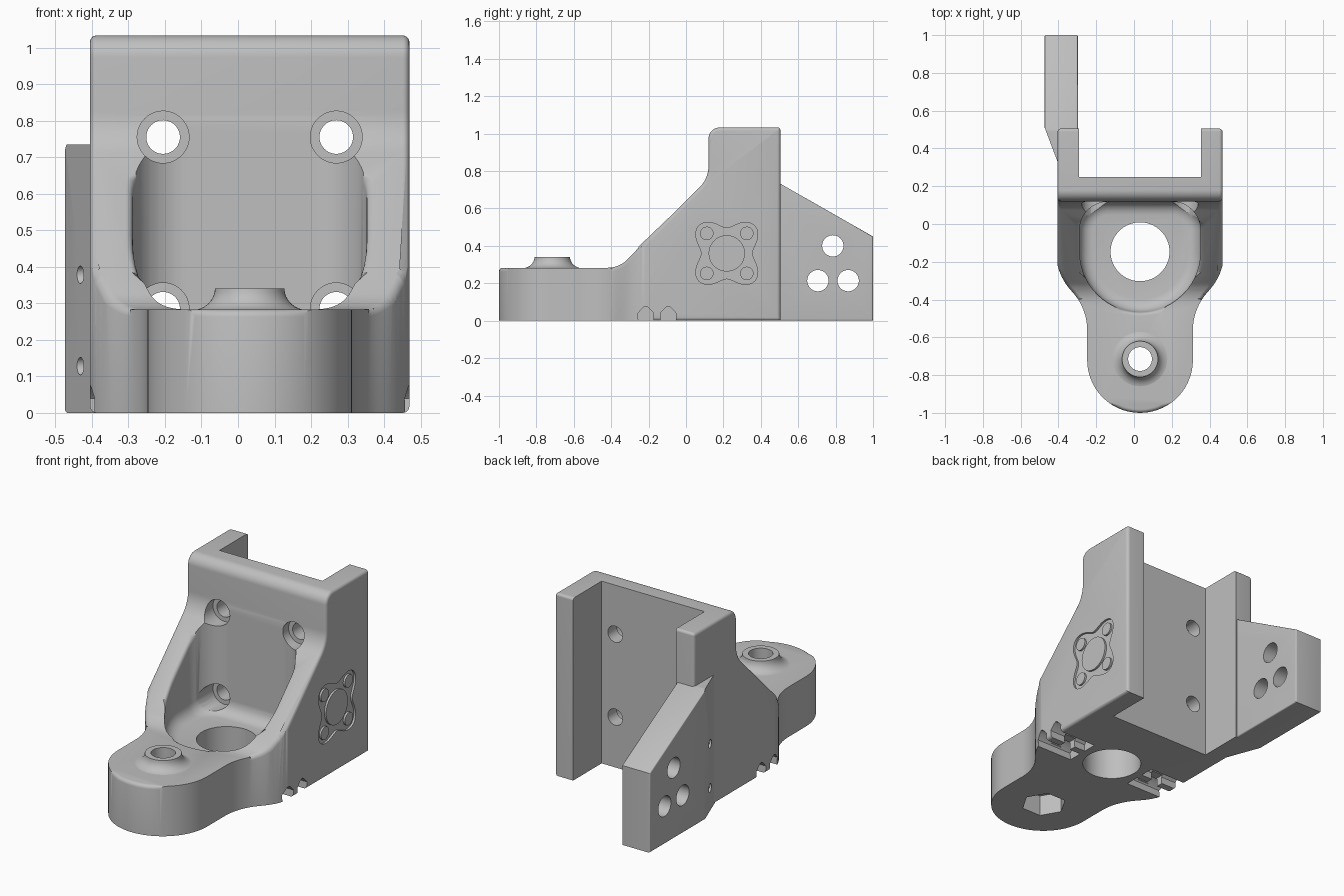
import bpy, bmesh, math
from mathutils import Vector, Matrix

if "Cube" in bpy.data.objects:
    bpy.data.objects.remove(bpy.data.objects["Cube"], do_unlink=True)

CX = 0.032            # centre line of the bracket body
HALF = 0.437          # half width of the bracket body
TOP = 0.283           # height of the nose

grey = bpy.data.materials.new("plain_grey")
grey.use_nodes = True
grey.diffuse_color = (0.52, 0.52, 0.52, 1)
for node in grey.node_tree.nodes:
    if node.type == 'BSDF_PRINCIPLED':
        node.inputs["Base Color"].default_value = grey.diffuse_color
        node.inputs["Roughness"].default_value = 0.6


def make(name, bm):
    bmesh.ops.recalc_face_normals(bm, faces=bm.faces)
    mesh = bpy.data.meshes.new(name)
    bm.to_mesh(mesh)
    bm.free()
    mesh.materials.append(grey)
    obj = bpy.data.objects.new(name, mesh)
    bpy.context.collection.objects.link(obj)
    return obj


def rounded(corners, n=10):
    """Polygon from (u, v, radius) corners, each filleted by its radius."""
    out = []
    for i, (u, v, r) in enumerate(corners):
        p = Vector((u, v))
        if r == 0:
            out.append(p)
            continue
        a = (Vector(corners[i - 1][:2]) - p).normalized()
        b = (Vector(corners[(i + 1) % len(corners)][:2]) - p).normalized()
        half = a.angle(b) / 2
        c = p + (a + b).normalized() * (r / math.sin(half))
        start = p + a * (r / math.tan(half)) - c
        end = p + b * (r / math.tan(half)) - c
        turn = math.copysign(math.pi - 2 * half, start.x * end.y - start.y * end.x)
        out += [c + Matrix.Rotation(turn * k / n, 2) @ start for k in range(n + 1)]
    return out


def circle(u, v, r, n=48):
    return [Vector((u + r * math.cos(math.tau * k / n), v + r * math.sin(math.tau * k / n)))
            for k in range(n)]


def prism(name, pts, axis, lo, hi, bevel=0, ends="both"):
    """Extrude a 2D outline along an axis, optionally rounding the end edges."""
    place = {"x": lambda p, w: (w, p[0], p[1]),
             "y": lambda p, w: (p[0], w, p[1]),
             "z": lambda p, w: (p[0], p[1], w)}[axis]
    bm = bmesh.new()
    low = [bm.verts.new(place(p, lo)) for p in pts]
    high = [bm.verts.new(place(p, hi)) for p in pts]
    bm.faces.new(low)
    bm.faces.new(high)
    count = len(pts)
    for i in range(count):
        j = (i + 1) % count
        bm.faces.new((low[i], low[j], high[j], high[i]))
    bmesh.ops.remove_doubles(bm, verts=bm.verts, dist=0.0005)
    bmesh.ops.recalc_face_normals(bm, faces=bm.faces)
    if bevel:
        k = "xyz".index(axis)
        levels = (lo, hi) if ends == "both" else (lo,)
        edges = [e for e in bm.edges
                 if any(all(abs(v.co[k] - w) < 1e-5 for v in e.verts) for w in levels)]
        bmesh.ops.bevel(bm, geom=edges, offset=bevel, segments=5, profile=0.5,
                        affect='EDGES', clamp_overlap=False)
    return make(name, bm)


def combine(target, tool, operation='DIFFERENCE'):
    mod = target.modifiers.new("combine", 'BOOLEAN')
    mod.operation, mod.solver, mod.object = operation, 'EXACT', tool
    bpy.context.view_layer.objects.active = target
    bpy.ops.object.modifier_apply(modifier=mod.name)
    bpy.data.objects.remove(tool, do_unlink=True)


# Bracket body: side profile trimmed by the plan outline
side = rounded([(-1.1, 0, 0), (0.505, 0, 0), (0.505, 1.033, 0.015), (0.12, 1.033, 0.06),
                (0.12, 0.76, 0.16), (-0.357, TOP, 0.15), (-1.1, TOP, 0)])
body = prism("bracket_body", side, "x", CX - HALF, CX + HALF, 0.018)
right = [(0.28, -1.0, 0.2799), (0.28, -0.45, 0.3), (0.445, -0.26, 0.3), (0.445, 0.7, 0)]
plan = [(CX + u, v, r) for u, v, r in right] + [(CX - u, v, r) for u, v, r in reversed(right)]
combine(body, prism("plan_trim", rounded(plan, 14), "z", -0.2, 1.3), 'INTERSECT')

# Front pocket with a rounded floor, and the straight channel at the back
pocket = rounded([(CX - 0.32, -0.467, 0.3199), (CX + 0.32, -0.467, 0.3199),
                  (CX + 0.32, 0.118, 0.15), (CX - 0.32, 0.118, 0.15)], 14)
combine(body, prism("pocket", pocket, "z", 0.2, 1.4, 0.07, "low"))
channel = [(-0.291, 0.25), (0.354, 0.25), (0.354, 0.8), (-0.291, 0.8)]
combine(body, prism("channel", channel, "z", -0.3, 1.4))

# Large floor hole, nose bore and hexagonal nut recess
combine(body, prism("floor_hole", circle(CX, -0.147, 0.156, 64), "z", -0.3, 0.6))
combine(body, prism("nose_bore", circle(CX, -0.715, 0.066), "z", -0.3, 0.6))
combine(body, prism("nut_recess", circle(CX, -0.715, 0.12, 6), "z", -0.3, 0.12))

# Four counterbored screw holes in the back plate
screws = [(CX + s * 0.237, z) for s in (-1, 1) for z in (0.285, 0.755)]
for x, z in screws:
    combine(body, prism("counterbore", circle(x, z, 0.071), "y", -0.1, 0.17))
    combine(body, prism("screw_hole", circle(x, z, 0.046), "y", 0.1, 0.4))

# Tie grooves under both sides, joined by a cross slot
for s in (-1, 1):
    for y in (-0.215, -0.095):
        house = [(y - 0.035, -0.1), (y + 0.035, -0.1), (y + 0.042, 0.04),
                 (y + 0.015, 0.07), (y, 0.077), (y - 0.015, 0.07), (y - 0.042, 0.04)]
        lo, hi = sorted((CX + s * 0.2, CX + s * 0.6))
        combine(body, prism("tie_groove", house, "x", lo, hi))
    lo, hi = sorted((CX + s * 0.27, CX + s * 0.34))
    slot = [(lo, -0.25), (hi, -0.25), (hi, -0.06), (lo, -0.06)]
    combine(body, prism("cross_slot", slot, "z", -0.1, 0.05))

# Recessed four-lobed relief on the left side, with flush discs inside
RY, RZ, FACE = 0.218, 0.36, CX + HALF
lobes = []
for k in range(72):
    a = math.tau * k / 72
    r = 0.135 + 0.075 * math.sin(2 * a) ** 2
    lobes.append((RY + r * math.cos(a), RZ + r * math.sin(a)))
combine(body, prism("relief", lobes, "x", FACE - 0.012, FACE + 0.1))
parts = [body, prism("relief_hub", circle(RY, RZ, 0.097), "x", FACE - 0.03, FACE - 0.001)]
for sy in (-1, 1):
    for sz in (-1, 1):
        disc = circle(RY + sy * 0.107, RZ + sz * 0.107, 0.036, 24)
        parts.append(prism("relief_disc", disc, "x", FACE - 0.03, FACE - 0.001))


# Soften the nose edge and pocket rim, kept only if the solid stays sound
def on_rim(e):
    if len(e.link_faces) != 2 or not e.is_convex or e.calc_face_angle(0) < 0.6:
        return False
    m = (e.verts[0].co + e.verts[1].co) / 2
    clear = all(math.hypot(m.x - x, m.z - z) > 0.09 for x, z in screws)
    return (0.27 < m.z < 0.66 and m.y < 0.1 and abs(m.x - CX) < 0.43 and clear
            and math.hypot(m.x - CX, m.y + 0.715) > 0.2)


def extent(bm):
    return [f(v.co[k] for v in bm.verts) for k in range(3) for f in (min, max)]


bm = bmesh.new()
bm.from_mesh(body.data)
bmesh.ops.remove_doubles(bm, verts=bm.verts, dist=0.001)
volume, box = bm.calc_volume(), extent(bm)
bmesh.ops.bevel(bm, geom=[e for e in bm.edges if on_rim(e)], offset=0.02, segments=4,
                profile=0.5, affect='EDGES', clamp_overlap=False)
if (0.96 < bm.calc_volume() / volume < 1.005
        and all(abs(p - q) < 0.01 for p, q in zip(box, extent(bm)))):
    bm.to_mesh(body.data)
bm.free()

# Raised boss on the nose, a turned ring with a concave skirt
ring = [(0.063, 0.26), (0.063, 0.341), (0.095, 0.341)]
ring += [(0.16 - 0.065 * math.cos(t), 0.341 - 0.06 * math.sin(t))
         for t in (math.pi / 2 * k / 8 for k in range(1, 9))] + [(0.16, 0.26)]
bm = bmesh.new()
verts = [bm.verts.new((r, 0, z)) for r, z in ring]
edges = [bm.edges.new((verts[i - 1], verts[i])) for i in range(len(verts))]
bmesh.ops.spin(bm, geom=verts + edges, axis=(0, 0, 1), cent=(0, 0, 0),
               angle=math.tau, steps=48)
bmesh.ops.remove_doubles(bm, verts=bm.verts, dist=0.0005)
bmesh.ops.translate(bm, verts=bm.verts, vec=(CX, -0.715, 0))
parts.append(make("nose_boss", bm))

# Side arm reaching back, with three cross holes and two small pilot holes
arm_side = rounded([(0.2, 0, 0), (1.0, 0, 0), (1.0, 0.45, 0), (0.5, 0.735, 0), (0.2, 0.735, 0)])
arm = prism("side_arm", arm_side, "x", -0.473, -0.297, 0.008)
arm_plan = [(-0.6, 1.2), (-0.2, 1.2), (-0.2, 0.45), (-0.39, 0.29), (-0.473, 0.51), (-0.6, 0.51)]
combine(arm, prism("arm_trim", arm_plan, "z", -0.2, 1.2), 'INTERSECT')
for y, z in ((0.785, 0.4), (0.705, 0.214), (0.867, 0.214)):
    combine(arm, prism("arm_hole", circle(y, z, 0.057), "x", -0.8, 0.0))
for z in (0.128, 0.378):
    combine(arm, prism("pilot_hole", circle(0.4, z, 0.024, 24), "x", -0.8, -0.412))
parts.append(arm)

# Smooth curved surfaces, keep edges crisp
for obj in parts:
    bpy.ops.object.select_all(action='DESELECT')
    obj.select_set(True)
    bpy.context.view_layer.objects.active = obj
    bpy.ops.object.shade_smooth_by_angle(angle=math.radians(32))
